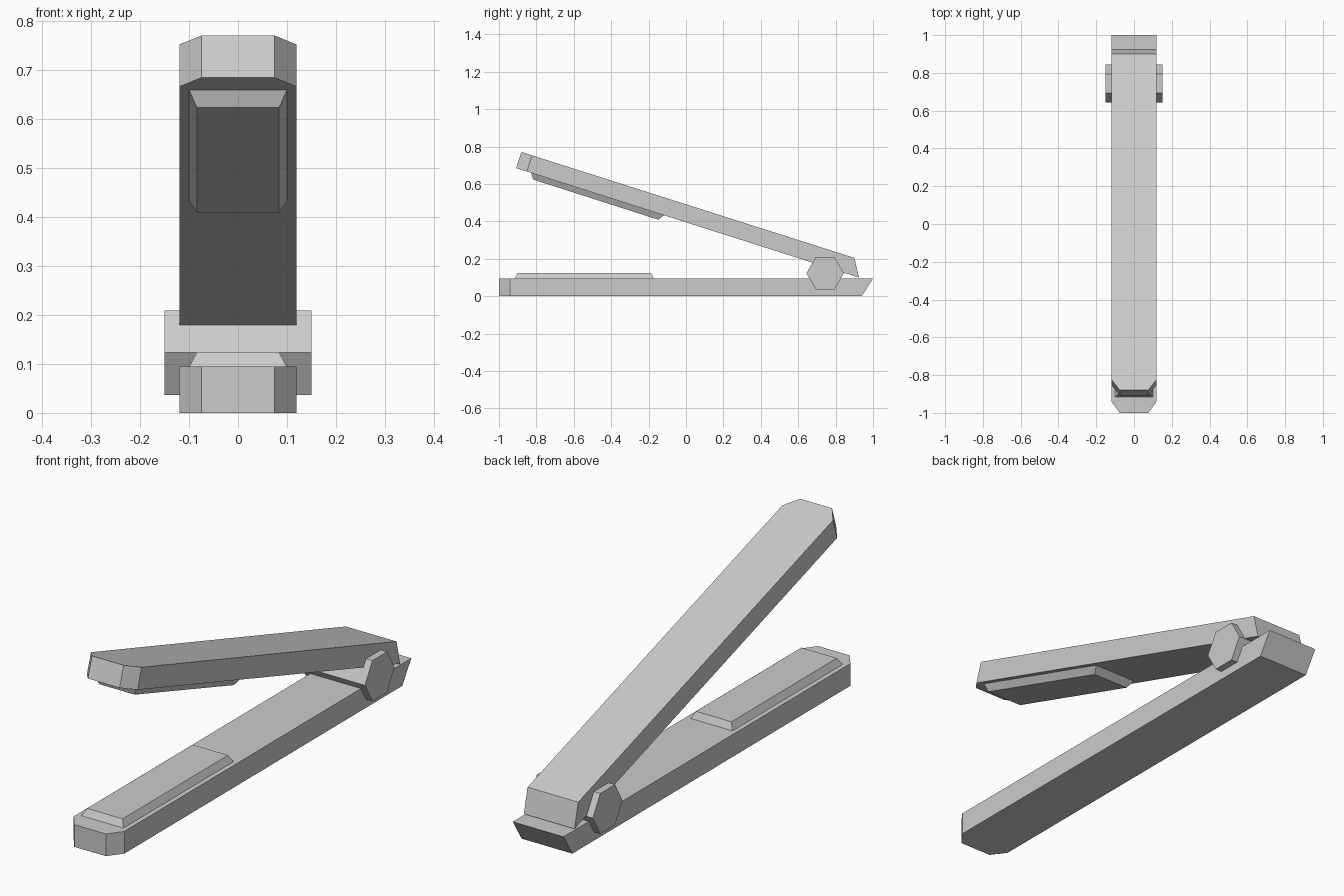
import bpy
import math
from mathutils import Vector

cube = bpy.data.objects.get("Cube")
if cube:
    bpy.data.objects.remove(cube)

grey = bpy.data.materials.new("light_grey")
grey.use_nodes = True
colour = (0.6, 0.6, 0.6, 1)
grey.diffuse_color = colour
grey.node_tree.nodes["Principled BSDF"].inputs["Base Color"].default_value = colour


def loft(name, lower, upper):
    """Close two matching outlines into a flat-sided solid."""
    n = len(lower)
    faces = [tuple(reversed(range(n))), tuple(range(n, 2 * n))]
    faces += [(i, (i + 1) % n, n + (i + 1) % n, n + i) for i in range(n)]
    mesh = bpy.data.meshes.new(name)
    mesh.from_pydata(lower + upper, [], faces)
    mesh.materials.append(grey)
    obj = bpy.data.objects.new(name, mesh)
    bpy.context.collection.objects.link(obj)
    return obj


def outline(stations):
    """Mirror (half width, y, z) stations into a closed outline."""
    right = [(w, y, z) for w, y, z in stations]
    return right + [(-w, y, z) for w, y, z in reversed(stations)]


def arm_outline(front, back):
    """Narrow tip with clipped corners, then a constant width."""
    f, b = Vector(front), Vector(back)
    c = f + (b - f).normalized() * 0.06
    return outline([(0.075, *f), (0.12, *c), (0.12, *b)])


def pad_outline(half, front, back):
    return outline([(half, *front), (half, *back)])


# Arms, each given by the ends of its underside and its top
loft("lower_arm",
     arm_outline((-1, 0), (0.94, 0)),
     arm_outline((-1, 0.095), (1, 0.095)))
loft("upper_arm",
     arm_outline((-0.908, 0.685), (0.925, 0.1)),
     arm_outline((-0.88, 0.771), (0.9, 0.205)))

# Bevelled heating plates on the facing sides of the arms
loft("lower_plate",
     pad_outline(0.102, (-0.92, 0.09), (-0.17, 0.09)),
     pad_outline(0.084, (-0.9, 0.124), (-0.187, 0.124)))
loft("upper_plate",
     pad_outline(0.084, (-0.818, 0.624), (-0.148, 0.409)),
     pad_outline(0.102, (-0.829, 0.664), (-0.115, 0.436)))


# Six-sided hinge pin running across both arms
def hexagon(x):
    return [(x, 0.744 + 0.1 * math.cos(i * math.pi / 3),
             0.123 + 0.1 * math.sin(i * math.pi / 3)) for i in range(6)]


loft("hinge_pin", hexagon(-0.15), hexagon(0.15))
